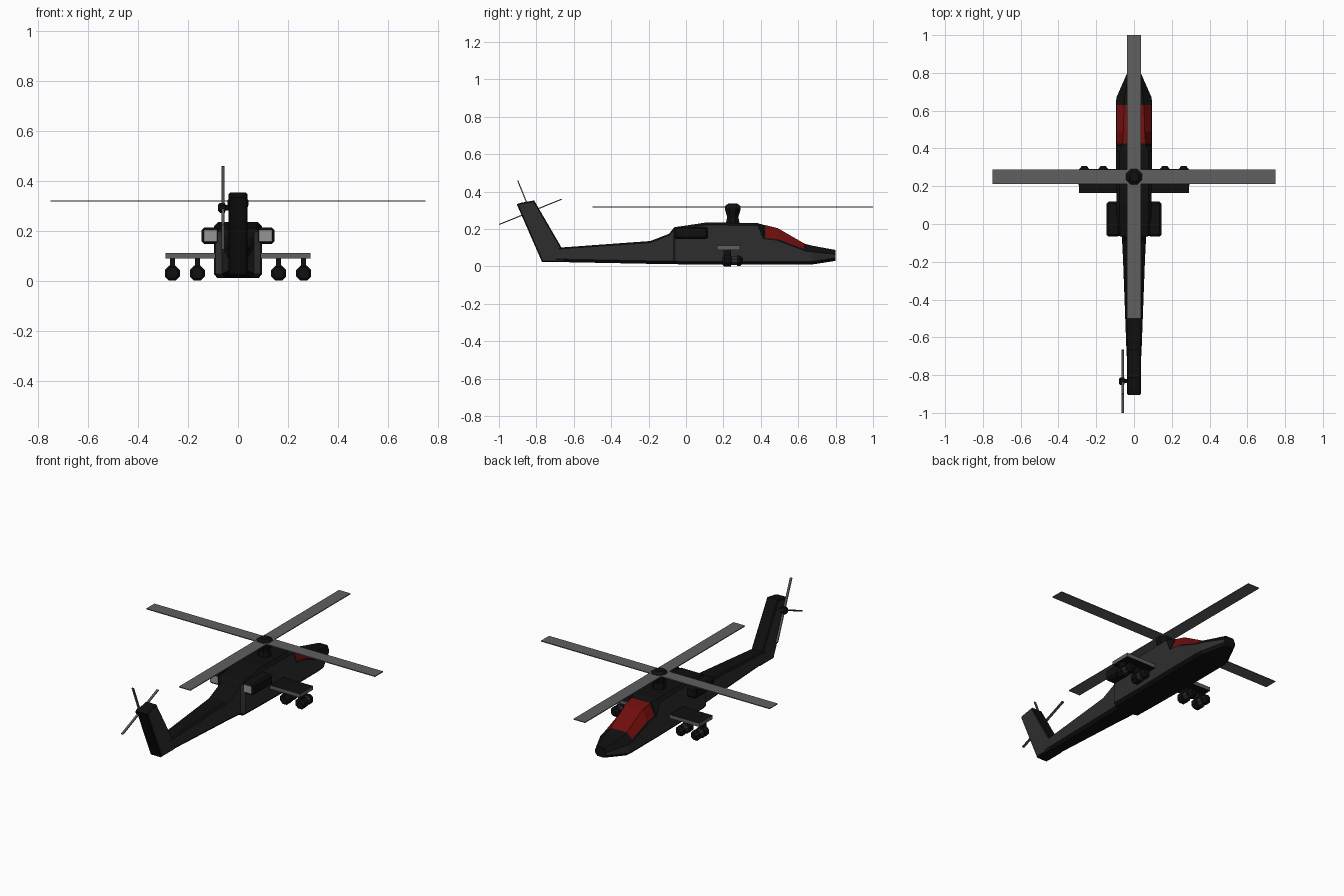
import bpy, bmesh, math
from mathutils import Matrix, Vector

if "Cube" in bpy.data.objects:
    bpy.data.objects.remove(bpy.data.objects["Cube"])


def mat(name, r, g, b):
    m = bpy.data.materials.new(name)
    m.diffuse_color = (r, g, b, 1)
    m.use_nodes = True
    m.node_tree.nodes["Principled BSDF"].inputs["Base Color"].default_value = m.diffuse_color
    return m


BLACK = mat("black", 0.005, 0.005, 0.005)
DARK = mat("dark_grey", 0.027, 0.027, 0.027)
GREY = mat("blade_grey", 0.115, 0.115, 0.115)
LIGHT = mat("vent_grey", 0.30, 0.30, 0.30)
RED = mat("canopy_red", 0.16, 0.004, 0.004)


def finish(name, bm, mats, rule=None):
    """Turn a bmesh into an object; rule(face) picks the material slot."""
    bmesh.ops.recalc_face_normals(bm, faces=bm.faces)
    if rule:
        bm.normal_update()
        for f in bm.faces:
            f.material_index = rule(f)
    me = bpy.data.meshes.new(name)
    bm.to_mesh(me)
    bm.free()
    for m in mats:
        me.materials.append(m)
    ob = bpy.data.objects.new(name, me)
    bpy.context.collection.objects.link(ob)
    return ob


def box(name, lo, hi, mats, rule=None, bevel=0, rot=None):
    bm = bmesh.new()
    lo, hi = Vector(lo), Vector(hi)
    bmesh.ops.create_cube(bm, size=1)
    bmesh.ops.scale(bm, vec=hi - lo, verts=bm.verts)
    if bevel:
        bmesh.ops.bevel(bm, geom=bm.edges[:], offset=bevel, segments=1, affect='EDGES')
    if rot:
        bmesh.ops.transform(bm, matrix=rot, verts=bm.verts)
    bmesh.ops.translate(bm, vec=(lo + hi) / 2, verts=bm.verts)
    return finish(name, bm, mats, rule)


def lathe(name, profile, axis, origin, mats, rule=None, sides=8):
    """Stack of rings (distance along axis, radius) with flat sides."""
    bm = bmesh.new()
    rot = {'X': Matrix.Rotation(math.pi / 2, 4, 'Y'),
           'Y': Matrix.Rotation(-math.pi / 2, 4, 'X'),
           'Z': Matrix.Identity(4)}[axis]
    rings = []
    for d, r in profile:
        rr = r / math.cos(math.pi / sides)
        rings.append([bm.verts.new(rot @ Vector((
            rr * math.cos((i + .5) * math.tau / sides),
            rr * math.sin((i + .5) * math.tau / sides), d)) + Vector(origin))
            for i in range(sides)])
    for a, b in zip(rings, rings[1:]):
        for i in range(sides):
            j = (i + 1) % sides
            bm.faces.new((a[i], a[j], b[j], b[i]))
    bm.faces.new(rings[0])
    bm.faces.new(rings[-1])
    return finish(name, bm, mats, rule)


# Fuselage: y, half width, bottom, shoulder height, top, top half width
SECTIONS = [
    (-0.70, .039, .024, .092, .099, .031),
    (-0.19, .058, .014, .127, .136, .046),
    (-0.09, .063, .012, .166, .175, .051),
    (-0.068, .065, .012, .192, .203, .052),
    (-0.06, .090, .012, .197, .210, .074),
    (0.115, .092, .010, .222, .236, .078),
    (0.385, .096, .010, .218, .231, .076),
    (0.415, .096, .010, .145, .222, .062),
    (0.49, .096, .010, .138, .205, .056),
    (0.64, .096, .010, .082, .120, .052),
    (0.67, .093, .010, .078, .112, .050),
    (0.80, .036, .030, .064, .088, .026),
]
bm = bmesh.new()
rings = []
for y, w, zb, zs, zt, wt in SECTIONS:
    half = [(w - .014, zb), (w, zb + .016), (w, zs), (wt, zt)]
    pts = half + [(-x, z) for x, z in reversed(half)]
    rings.append([bm.verts.new((x, y, z)) for x, z in pts])
canopy = []
for k, (a, b) in enumerate(zip(rings, rings[1:])):
    for i in range(8):
        j = (i + 1) % 8
        f = bm.faces.new((a[i], a[j], b[j], b[i]))
        f.material_index = 1 if i in (1, 5) else 0   # flat sides are dark grey
        if k in (7, 8) and i in (2, 3, 4):
            canopy.append(f)
bm.faces.new(rings[0])
bm.faces.new(rings[-1])
bmesh.ops.recalc_face_normals(bm, faces=bm.faces)
bm.normal_update()
# Canopy glass inset within its black frame
bmesh.ops.inset_region(bm, faces=canopy, thickness=.010, use_even_offset=True)
for f in canopy:
    f.material_index = 2
finish("fuselage", bm, [BLACK, DARK, RED])

# Tail fin
bm = bmesh.new()
fin = [(-.645, .024), (-.77, .024), (-.905, .333), (-.88, .341), (-.812, .353), (-.665, .10), (-.645, .094)]
face = bm.faces.new([bm.verts.new((-.038, y, z)) for y, z in fin])
ext = bmesh.ops.extrude_face_region(bm, geom=[face])
bmesh.ops.translate(bm, vec=(.076, 0, 0),
                    verts=[g for g in ext["geom"] if isinstance(g, bmesh.types.BMVert)])
bmesh.ops.recalc_face_normals(bm, faces=bm.faces)
rim = [e for e in bm.edges if abs(e.verts[0].co.x - e.verts[1].co.x) < .01]
bmesh.ops.bevel(bm, geom=rim, offset=.006, segments=1, affect='EDGES')
finish("tail_fin", bm, [BLACK, DARK], lambda f: int(abs(f.normal.x) > .9))

# Engines with light rear vents
for s, side in ((-1, "left"), (1, "right")):
    xs = sorted((s * .075, s * .146))
    box(side + "_engine", (xs[0], -.066, .147), (xs[1], .118, .212), [BLACK, LIGHT],
        lambda f: int(f.normal.y < -.9), bevel=.010)

# Stub wings: black skin, grey edges
box("stub_wings", (-.29, .165, .089), (.29, .29, .111), [BLACK, GREY],
    lambda f: int(abs(f.normal.z) < .5))

# Underwing stores and their pylons
for n, x in enumerate((-.263, -.163, .163, .263)):
    lathe(f"store_{n}", [(.195, .022), (.205, .030), (.24, .030), (.242, .023), (.272, .023),
                         (.274, .028), (.288, .028), (.306, .014)],
          'Y', (x, 0, .030), [BLACK, DARK],
          lambda f: int(.241 < f.calc_center_median().y < .273))
    box(f"pylon_{n}", (x - .010, .20, .05), (x + .010, .24, .092), [BLACK])

# Main rotor
lathe("rotor_mast", [(.225, .038), (.265, .030), (.305, .042), (.322, .042), (.337, .024)],
      'Z', (0, .25, 0), [BLACK])
box("main_blades_across", (-.75, .212, .317), (.75, .288, .322), [GREY])
box("main_blades_along", (-.038, -.5, .3165), (.038, 1.0, .3215), [GREY])

# Tail rotor on the left of the fin
C = Vector((-.06, -.832, .292))
lathe("tail_rotor_hub", [(-.080, .012), (-.072, .020), (-.052, .020), (-.050, .011), (-.03, .011)],
      'X', (0, C.y, C.z), [BLACK])
for n, a in enumerate((22, 112)):
    h = Vector((.0065, .180, .003))
    box(f"tail_blade_{n}", C - h, C + h, [GREY], rot=Matrix.Rotation(math.radians(a), 4, 'X'))
